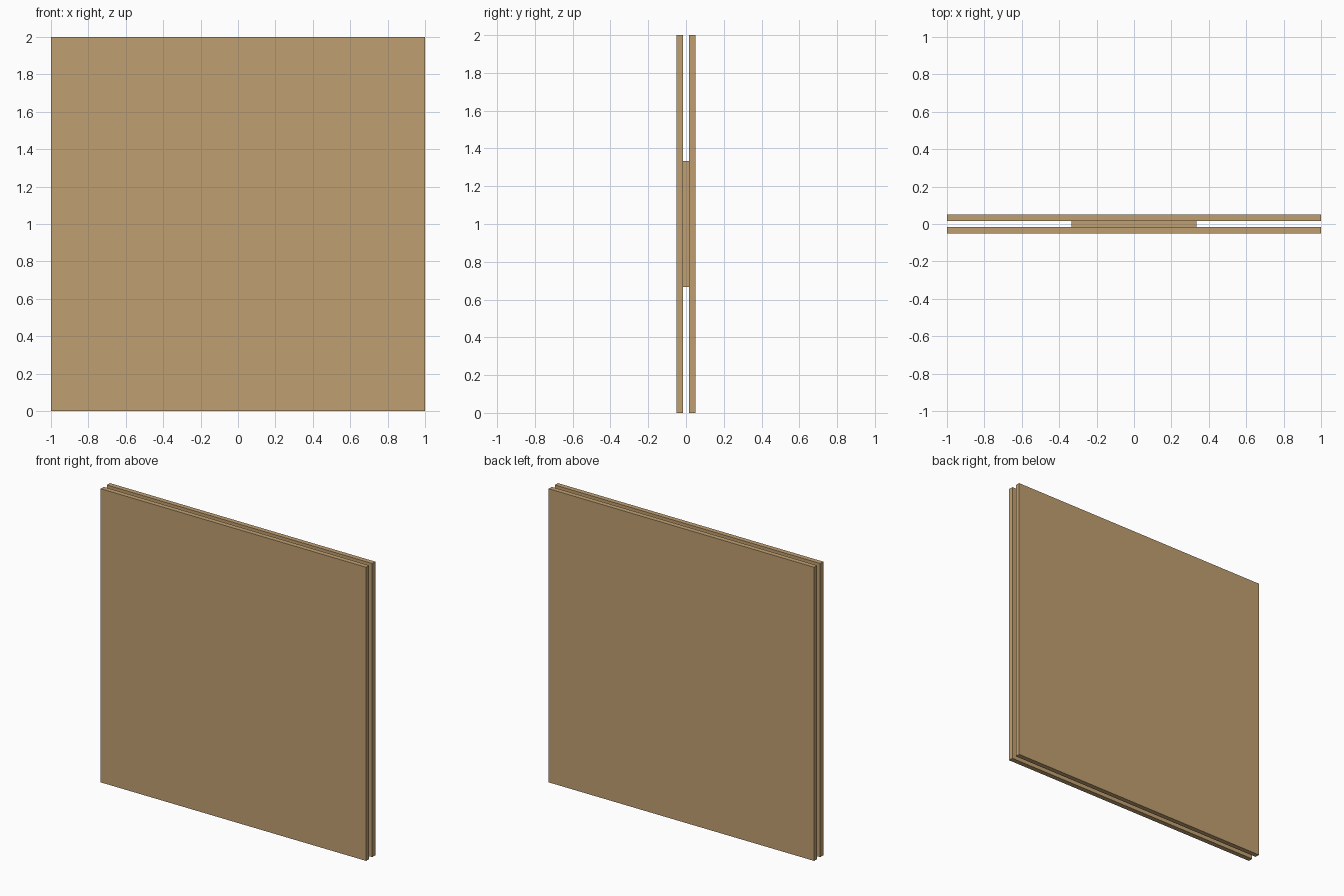
import bpy

if "Cube" in bpy.data.objects:
    bpy.data.objects.remove(bpy.data.objects["Cube"])

SIDE, DEPTH = 2.0, 0.1
LAYER = DEPTH / 3          # three equal layers through the thickness

wood = bpy.data.materials.new("tan_wood")
wood.diffuse_color = (0.53, 0.35, 0.165, 1)
wood.use_nodes = True
wood.node_tree.nodes["Principled BSDF"].inputs["Base Color"].default_value = wood.diffuse_color


def slab(name, width, y):
    bpy.ops.mesh.primitive_cube_add(size=1, location=(0, y, SIDE / 2))
    ob = bpy.context.object
    ob.name = name
    ob.scale = (width, LAYER, width)
    bpy.ops.object.transform_apply(location=False, rotation=False, scale=True)
    ob.data.materials.append(wood)
    return ob


# Two full-size panels
slab("front_panel", SIDE, -LAYER)
slab("back_panel", SIDE, LAYER)

# Small square block joining them at the centre
slab("centre_spacer", SIDE / 3, 0)
